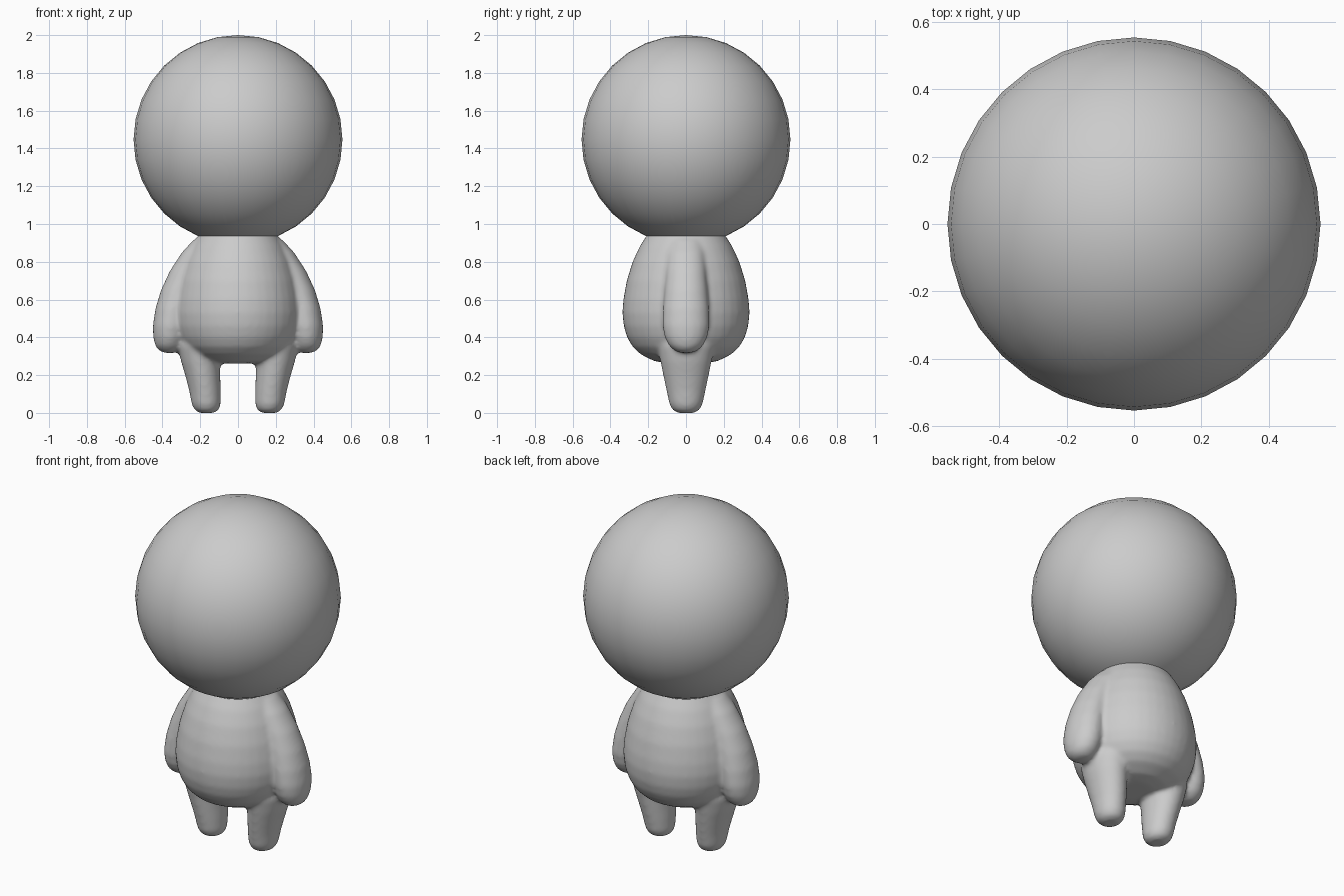
import bpy, bmesh, math

cube = bpy.data.objects.get("Cube")
if cube:
    bpy.data.objects.remove(cube, do_unlink=True)

# Single matte grey
grey = bpy.data.materials.new("matte_grey")
grey.use_nodes = True
tone = (0.6, 0.6, 0.6, 1)
grey.diffuse_color = tone
grey.node_tree.nodes["Principled BSDF"].inputs["Base Color"].default_value = tone


def add_object(name, bm):
    bmesh.ops.recalc_face_normals(bm, faces=bm.faces)
    for face in bm.faces:
        face.smooth = True
    mesh = bpy.data.meshes.new(name)
    bm.to_mesh(mesh)
    bm.free()
    mesh.materials.append(grey)
    obj = bpy.data.objects.new(name, mesh)
    bpy.context.collection.objects.link(obj)
    return obj


def loft(bm, rings, side=1, sides=40):
    """Stack elliptical rings (centre x, z, half width, half depth) into a closed form."""
    loops = []
    for cx, z, rx, ry in rings:
        angles = [math.tau * i / sides for i in range(sides)]
        loops.append([bm.verts.new((side * (cx + rx * math.cos(a)), ry * math.sin(a), z))
                      for a in angles])
    for low, high in zip(loops, loops[1:]):
        for i in range(sides):
            j = (i + 1) % sides
            bm.faces.new((low[i], low[j], high[j], high[i]))
    bm.faces.new(loops[0])
    bm.faces.new(loops[-1])


# Pear-shaped torso, as height and radius
torso = [(0.262, 0.1), (0.275, 0.17), (0.31, 0.24), (0.35, 0.283), (0.4, 0.312),
         (0.46, 0.33), (0.53, 0.337), (0.6, 0.332), (0.7, 0.314), (0.8, 0.283),
         (0.88, 0.246), (0.95, 0.202), (1.02, 0.15)]
# Arm and leg cross-sections
arm = [(0.362, 0.317, 0.025, 0.03), (0.365, 0.328, 0.052, 0.06), (0.365, 0.355, 0.073, 0.09),
       (0.362, 0.4, 0.087, 0.113), (0.357, 0.46, 0.094, 0.124), (0.342, 0.55, 0.096, 0.122),
       (0.315, 0.65, 0.093, 0.113), (0.275, 0.75, 0.087, 0.105), (0.22, 0.85, 0.077, 0.098),
       (0.17, 0.92, 0.062, 0.08)]
leg = [(0.165, 0, 0.04, 0.045), (0.166, 0.015, 0.064, 0.072), (0.168, 0.045, 0.077, 0.088),
       (0.175, 0.12, 0.084, 0.104), (0.187, 0.2, 0.093, 0.121), (0.198, 0.27, 0.103, 0.135),
       (0.205, 0.35, 0.112, 0.15), (0.2, 0.45, 0.1, 0.14)]

# Torso and limbs fused into one soft body
bm = bmesh.new()
loft(bm, [(0, z, r, r) for z, r in torso])
for side in (1, -1):
    loft(bm, arm, side)
    loft(bm, leg, side)
body = add_object("body", bm)
remesh = body.modifiers.new("fuse", 'REMESH')
remesh.mode = 'VOXEL'
remesh.voxel_size = 0.012
remesh.use_smooth_shade = True
soften = body.modifiers.new("soften", 'SMOOTH')
soften.factor = 0.5
soften.iterations = 10

# Large round head
bm = bmesh.new()
bmesh.ops.create_uvsphere(bm, u_segments=32, v_segments=16, radius=0.553)
bmesh.ops.translate(bm, verts=bm.verts, vec=(0, 0, 1.447))
add_object("head", bm)
